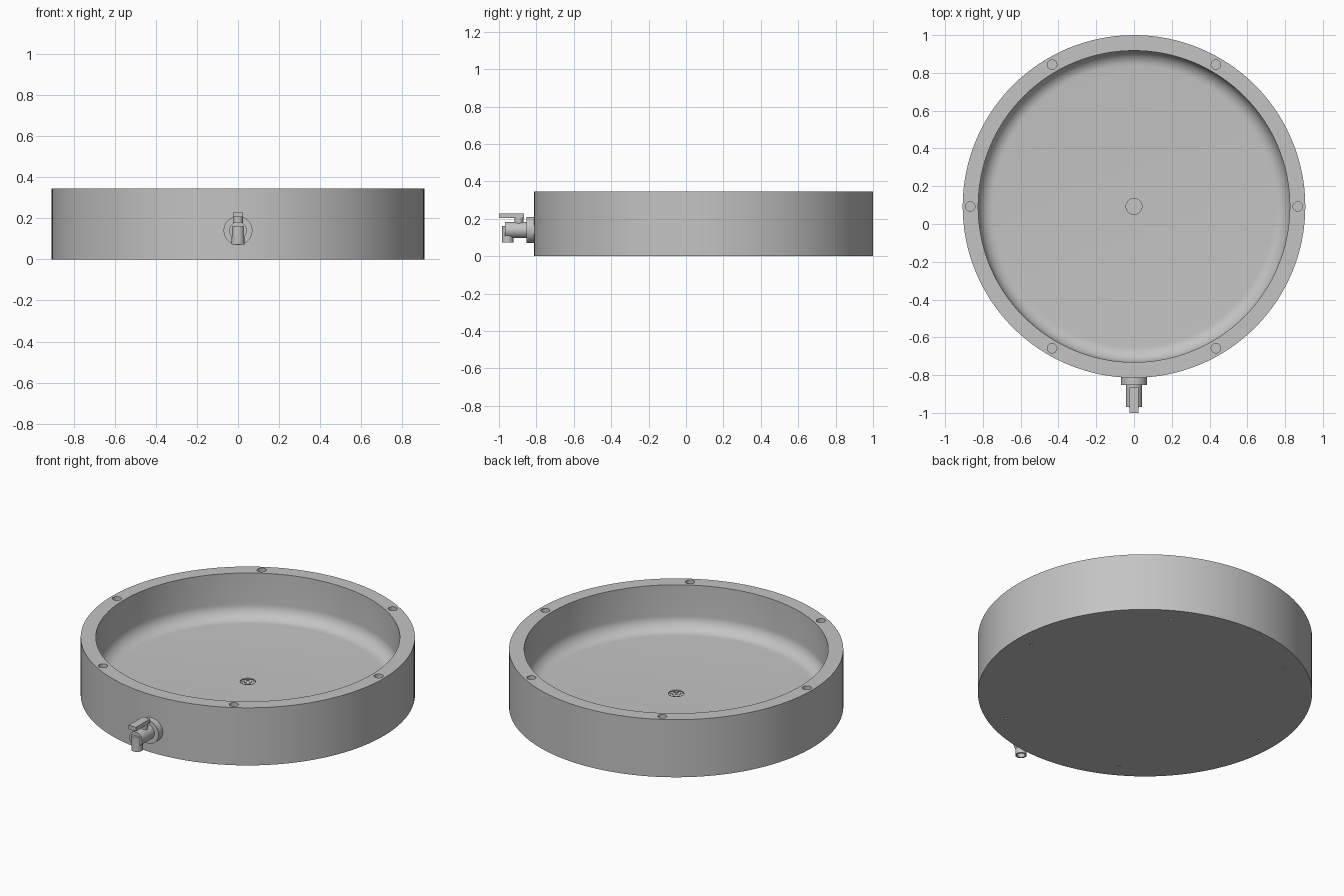
import bpy, bmesh, math
from mathutils import Matrix, Vector

old = bpy.data.objects.get("Cube")
if old:
    bpy.data.objects.remove(old)

CY = 0.093       # basin centre along y
TAP_Z = 0.14     # height of the tap axis
TOP = 0.345
FLOOR = 0.08

grey = bpy.data.materials.new("plain grey")
grey.use_nodes = True
grey.diffuse_color = (0.55, 0.55, 0.55, 1)
grey.node_tree.nodes["Principled BSDF"].inputs["Base Color"].default_value = (0.55, 0.55, 0.55, 1)


def finish(name, bm):
    """Turn a bmesh into a shaded grey object."""
    bmesh.ops.recalc_face_normals(bm, faces=bm.faces)
    mesh = bpy.data.meshes.new(name)
    bm.to_mesh(mesh)
    bm.free()
    mesh.materials.append(grey)
    obj = bpy.data.objects.new(name, mesh)
    bpy.context.collection.objects.link(obj)
    return obj


def lathe(name, profile, steps, matrix):
    """Spin an (r, z) profile that starts and ends on the axis."""
    bm = bmesh.new()
    verts = [bm.verts.new((r, 0, z)) for r, z in profile]
    edges = [bm.edges.new(pair) for pair in zip(verts, verts[1:])]
    bmesh.ops.spin(bm, geom=verts + edges, cent=(0, 0, 0), axis=(0, 0, 1),
                   angle=math.tau, steps=steps, use_duplicate=False)
    bmesh.ops.remove_doubles(bm, verts=bm.verts, dist=1e-5)
    bm.transform(matrix)
    return finish(name, bm)


def smooth(obj):
    bpy.ops.object.select_all(action='DESELECT')
    obj.select_set(True)
    bpy.context.view_layer.objects.active = obj
    bpy.ops.object.shade_smooth_by_angle(angle=math.radians(30))


# Basin: threaded centre socket, floor, fillet, wall, rim and underside
profile = [(0, 0.025), (0.042, 0.025)]
for i in range(5):
    z = 0.03 + i * 0.01
    profile += [(0.048, z), (0.042, z + 0.005)]
profile.append((0.042, FLOOR))
for i in range(11):
    a = math.pi / 2 * i / 10
    profile.append((0.745 + 0.08 * math.sin(a), FLOOR + 0.08 - 0.08 * math.cos(a)))
profile += [(0.825, TOP), (0.907, TOP), (0.907, 0), (0, 0)]
basin = lathe("basin", profile, 128, Matrix.Translation((0, CY, 0)))

# Bolt holes in the rim and pin holes underneath
bm = bmesh.new()
for i in range(6):
    a = math.tau * i / 6
    for ring, radius, z, depth in ((0.867, 0.025, TOP, 0.24), (0.806, 0.007, 0, 0.06)):
        spot = (ring * math.cos(a), CY + ring * math.sin(a), z)
        bmesh.ops.create_cone(bm, cap_ends=True, segments=24, radius1=radius,
                              radius2=radius, depth=depth,
                              matrix=Matrix.Translation(spot))
cutter = finish("hole_cutter", bm)
cutter.hide_render = True
mod = basin.modifiers.new("holes", 'BOOLEAN')
mod.operation = 'DIFFERENCE'
mod.solver = 'EXACT'
mod.object = cutter
bpy.context.view_layer.objects.active = basin
bpy.ops.object.modifier_apply(modifier=mod.name)
bpy.data.objects.remove(cutter)
smooth(basin)

# Tap flange and barrel, turned so the spin axis points forwards
forward = Matrix.Translation((0, 0, TAP_Z)) @ Matrix.Rotation(math.pi / 2, 4, 'X')
smooth(lathe("tap_flange", [(0, 0.80), (0.07, 0.80), (0.07, 0.852), (0, 0.852)], 48, forward))
smooth(lathe("tap_barrel", [(0, 0.84), (0.043, 0.84), (0.043, 0.968), (0, 0.968)], 40, forward))

# Spout with a hollow mouth
spout = [(0, 0.16), (0.031, 0.16), (0.031, 0.072), (0.022, 0.072), (0.022, 0.10), (0, 0.10)]
smooth(lathe("tap_spout", spout, 32, Matrix.Translation((0, -0.954, 0))))

# Stem and lever handle
smooth(lathe("tap_stem", [(0, 0.17), (0.024, 0.17), (0.024, 0.21), (0, 0.21)], 24,
             Matrix.Translation((0, -0.894, 0))))
bm = bmesh.new()
bmesh.ops.create_cube(bm, size=1, matrix=Matrix.Translation((0, -0.933, 0.217))
                      @ Matrix.Diagonal(Vector((0.048, 0.134, 0.024, 1))))
finish("tap_handle", bm)
